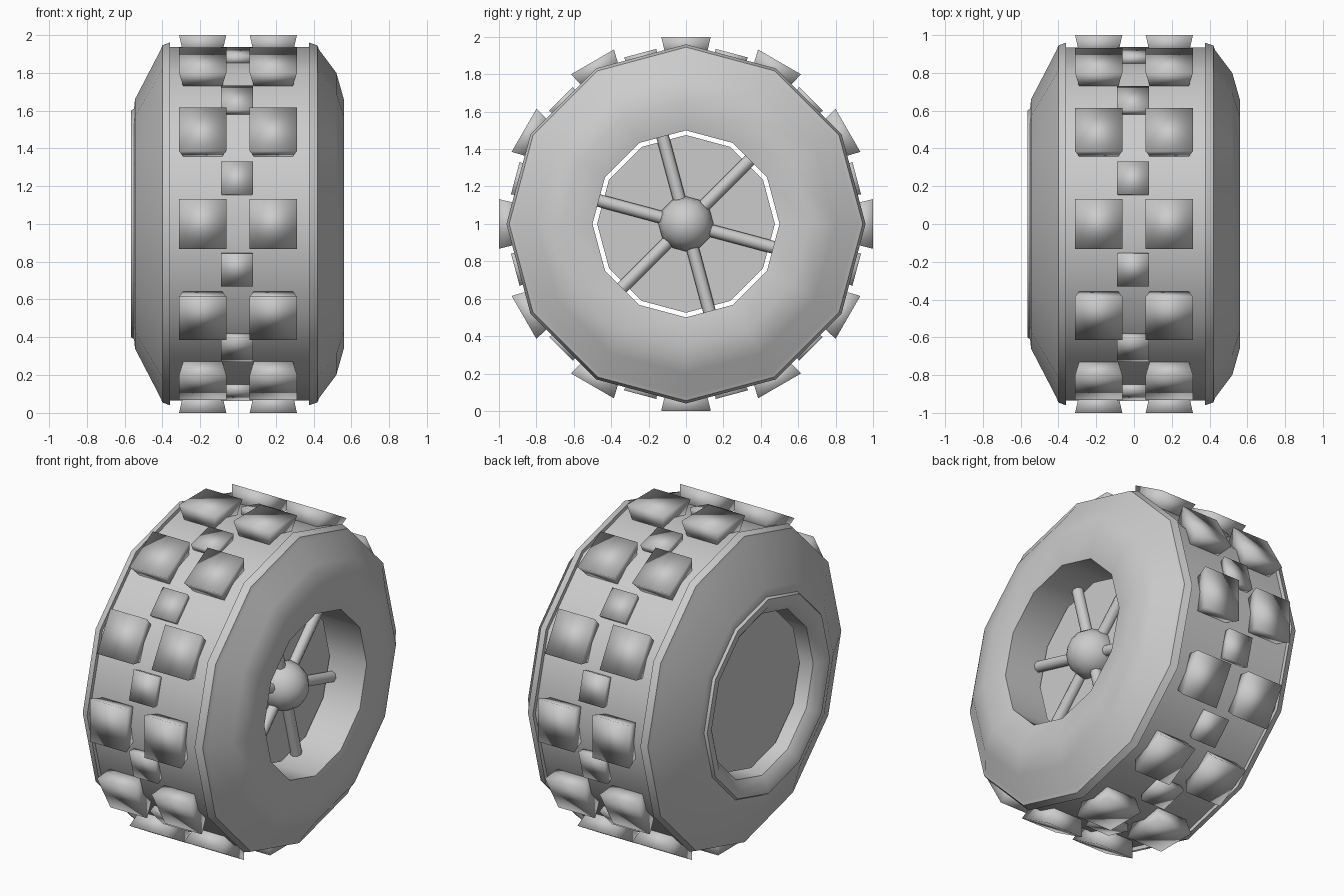
import bpy, bmesh, math
from mathutils import Matrix, Vector

SIDES = 12
CENTRE = Vector((0, 0, 1))

cube = bpy.data.objects.get("Cube")
if cube:
    bpy.data.objects.remove(cube, do_unlink=True)

grey = bpy.data.materials.new("plain_grey")
grey.use_nodes = True
grey.diffuse_color = (0.6, 0.6, 0.6, 1)
grey.node_tree.nodes["Principled BSDF"].inputs["Base Color"].default_value = (0.6, 0.6, 0.6, 1)


def finish(name, bm, smooth_angle):
    bmesh.ops.recalc_face_normals(bm, faces=bm.faces)
    mesh = bpy.data.meshes.new(name)
    bm.to_mesh(mesh)
    bm.free()
    mesh.materials.append(grey)
    obj = bpy.data.objects.new(name, mesh)
    obj.location = CENTRE
    bpy.context.collection.objects.link(obj)
    bpy.ops.object.select_all(action='DESELECT')
    obj.select_set(True)
    bpy.context.view_layer.objects.active = obj
    bpy.ops.object.shade_smooth_by_angle(angle=math.radians(smooth_angle))
    return obj


def revolve(name, profile, closed, smooth_angle=38):
    """Turn (x, radius) points around the axle; open profiles get end caps."""
    bm = bmesh.new()
    rings = []
    for x, r in profile:
        turn = [2 * math.pi * i / SIDES for i in range(SIDES)]
        rings.append([bm.verts.new((x, r * math.sin(a), r * math.cos(a))) for a in turn])
    pairs = list(zip(rings, rings[1:]))
    if closed:
        pairs.append((rings[-1], rings[0]))
    else:
        bm.faces.new(rings[0])
        bm.faces.new(rings[-1])
    for a, b in pairs:
        for i in range(SIDES):
            j = (i + 1) % SIDES
            bm.faces.new((a[i], a[j], b[j], b[i]))
    return finish(name, bm, smooth_angle)


def add_block(bm, x, inner, outer, width, length, taper, angle):
    """Tread block flaring outwards, placed at an angle around the axle."""
    geo = bmesh.ops.create_cube(bm, size=1)["verts"]
    for v in geo:
        s = taper if v.co.z < 0 else 1
        v.co = Vector((v.co.x * width * s + x, v.co.y * length * s,
                       outer if v.co.z > 0 else inner))
    bmesh.ops.transform(bm, matrix=Matrix.Rotation(angle, 4, 'X'), verts=geo)


# Tyre: tread, shoulder ridges, sidewalls and the open centre
revolve("tyre", [
    (-0.36, 0.935), (-0.36, 0.96), (-0.40, 0.945), (-0.41, 0.92),
    (-0.545, 0.66), (-0.55, 0.61), (-0.565, 0.60), (-0.56, 0.55),
    (-0.52, 0.50), (0.53, 0.50), (0.56, 0.66), (0.52, 0.80),
    (0.43, 0.92), (0.42, 0.945), (0.375, 0.96), (0.375, 0.935)], True)

# Inner drum filling the centre with a narrow gap around it
revolve("wheel_drum", [(-0.445, 0.475), (0.295, 0.475)], False)

# Tread blocks: pairs on the corners, small ones on the flats between
bm = bmesh.new()
for i in range(SIDES):
    for side in (-1, 1):
        add_block(bm, side * 0.187, 0.89, 1.0, 0.25, 0.265, 0.8, i * math.pi / 6)
finish("large_tread_blocks", bm, 180)

bm = bmesh.new()
for i in range(SIDES):
    add_block(bm, -0.005, 0.89, 0.945, 0.17, 0.18, 0.9, (i + 0.5) * math.pi / 6)
finish("small_tread_blocks", bm, 180)

# Spokes
bm = bmesh.new()
for i in range(6):
    rod = bmesh.ops.create_cone(bm, cap_ends=True, segments=8, radius1=0.034,
                                radius2=0.034, depth=0.48)["verts"]
    place = (Matrix.Rotation(math.radians(15 + 60 * i), 4, 'X')
             @ Matrix.Translation((0.31, 0, 0.25)))
    bmesh.ops.transform(bm, matrix=place, verts=rod)
finish("spokes", bm, 50)

# Domed hub
bm = bmesh.new()
bmesh.ops.create_uvsphere(bm, u_segments=SIDES, v_segments=8, radius=0.147)
bmesh.ops.transform(bm, verts=bm.verts, matrix=Matrix.Translation((0.31, 0, 0))
                    @ Matrix.Rotation(math.pi / 2, 4, 'Y'))
finish("hub", bm, 60)
